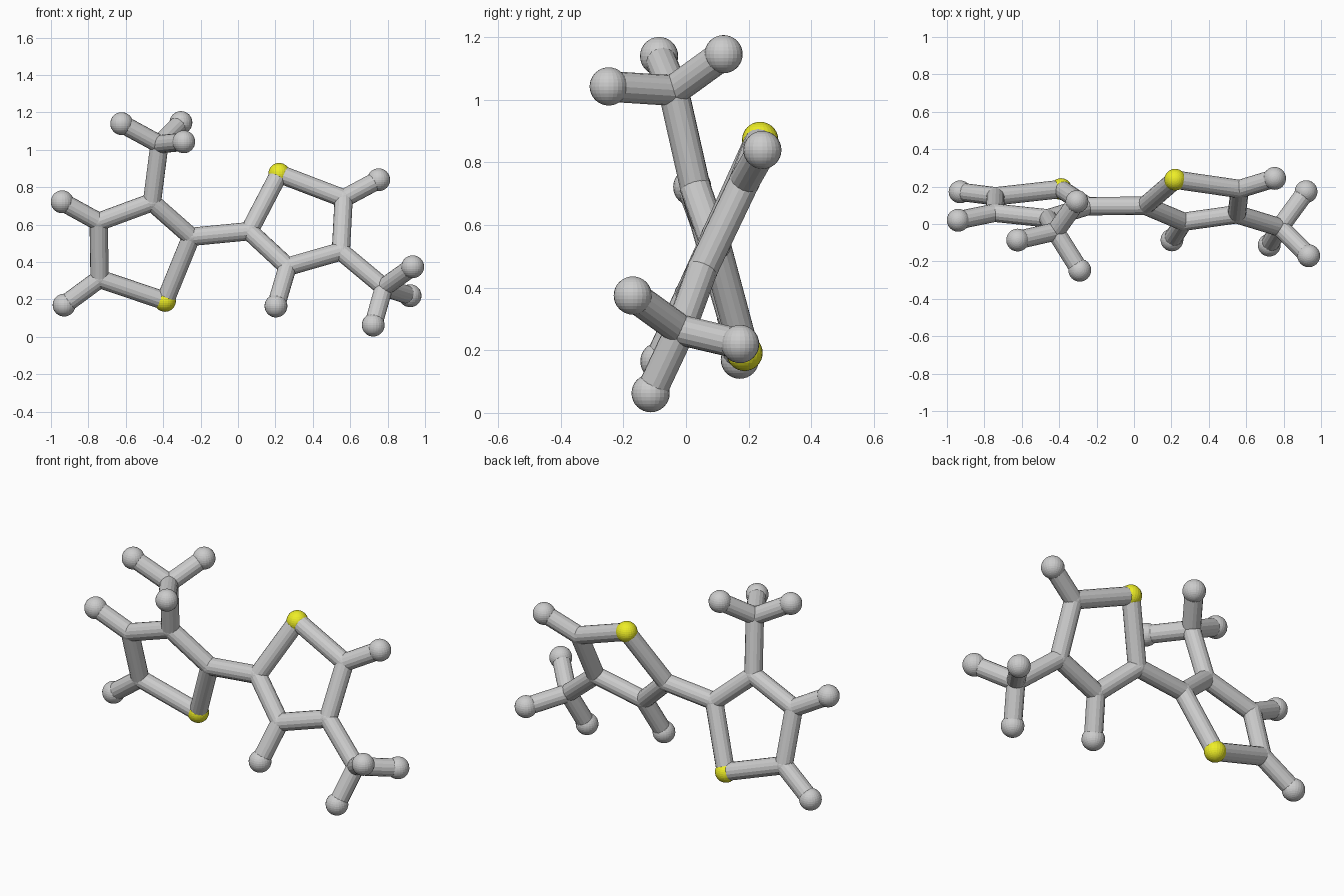
import bpy
from mathutils import Vector

if "Cube" in bpy.data.objects:
    bpy.data.objects.remove(bpy.data.objects["Cube"])

BOND_R, CARBON_R, BALL_R = 0.049, 0.050, 0.061

yellow = bpy.data.materials.new("sulfur_yellow")
yellow.diffuse_color = (0.85, 0.85, 0.02, 1)
yellow.use_nodes = True
yellow.node_tree.nodes["Principled BSDF"].inputs["Base Color"].default_value = yellow.diffuse_color

# Atom positions: left ring, its methyl group, right ring, its methyl group
atoms = {
    "sulfur_left": (-0.39, 0.187, 0.192),
    "carbon_l1": (-0.25, 0.095, 0.535),
    "carbon_l2": (-0.46, 0.03, 0.72),
    "carbon_l3": (-0.745, 0.06, 0.615),
    "carbon_l4": (-0.74, 0.148, 0.31),
    "hydrogen_l3": (-0.94, 0.02, 0.722),
    "hydrogen_l4": (-0.93, 0.172, 0.17),
    "carbon_lm": (-0.42, -0.04, 1.03),
    "hydrogen_lm1": (-0.622, -0.086, 1.14),
    "hydrogen_lm2": (-0.305, 0.12, 1.146),
    "hydrogen_lm3": (-0.29, -0.247, 1.043),
    "sulfur_right": (0.22, 0.237, 0.872),
    "carbon_r1": (0.06, 0.098, 0.565),
    "carbon_r2": (0.265, 0.012, 0.375),
    "carbon_r3": (0.55, 0.052, 0.457),
    "carbon_r4": (0.565, 0.187, 0.74),
    "hydrogen_r2": (0.203, -0.085, 0.165),
    "hydrogen_r4": (0.752, 0.244, 0.84),
    "carbon_rm": (0.78, -0.018, 0.265),
    "hydrogen_rm1": (0.934, -0.17, 0.375),
    "hydrogen_rm2": (0.92, 0.173, 0.22),
    "hydrogen_rm3": (0.723, -0.113, 0.063),
}

# Chains of bonded atoms
chains = [
    "sulfur_left carbon_l1 carbon_l2 carbon_l3 carbon_l4 sulfur_left",
    "sulfur_right carbon_r1 carbon_r2 carbon_r3 carbon_r4 sulfur_right",
    "carbon_l1 carbon_r1",
    "carbon_l3 hydrogen_l3", "carbon_l4 hydrogen_l4",
    "carbon_r2 hydrogen_r2", "carbon_r4 hydrogen_r4",
    "carbon_l2 carbon_lm hydrogen_lm1", "carbon_r3 carbon_rm hydrogen_rm1",
    "hydrogen_lm2 carbon_lm hydrogen_lm3", "hydrogen_rm2 carbon_rm hydrogen_rm3",
]


def add_bond(a, b):
    p, q = Vector(atoms[a]), Vector(atoms[b])
    d = q - p
    bpy.ops.mesh.primitive_cylinder_add(
        vertices=16, radius=BOND_R, depth=d.length, location=(p + q) / 2,
        rotation=d.to_track_quat('Z', 'Y').to_euler())
    bpy.context.object.name = f"bond_{a}_{b}"


# Atom balls: carbons only fill the joints between bonds
for name, pos in atoms.items():
    r = CARBON_R if name.startswith("carbon") else BALL_R
    if name.startswith("sulfur"):
        r = 0.058
    bpy.ops.mesh.primitive_uv_sphere_add(
        segments=24, ring_count=16, radius=r, location=pos)
    ball = bpy.context.object
    ball.name = name
    if name.startswith("sulfur"):
        ball.data.materials.append(yellow)

# Bond sticks
for chain in chains:
    names = chain.split()
    for a, b in zip(names, names[1:]):
        add_bond(a, b)
